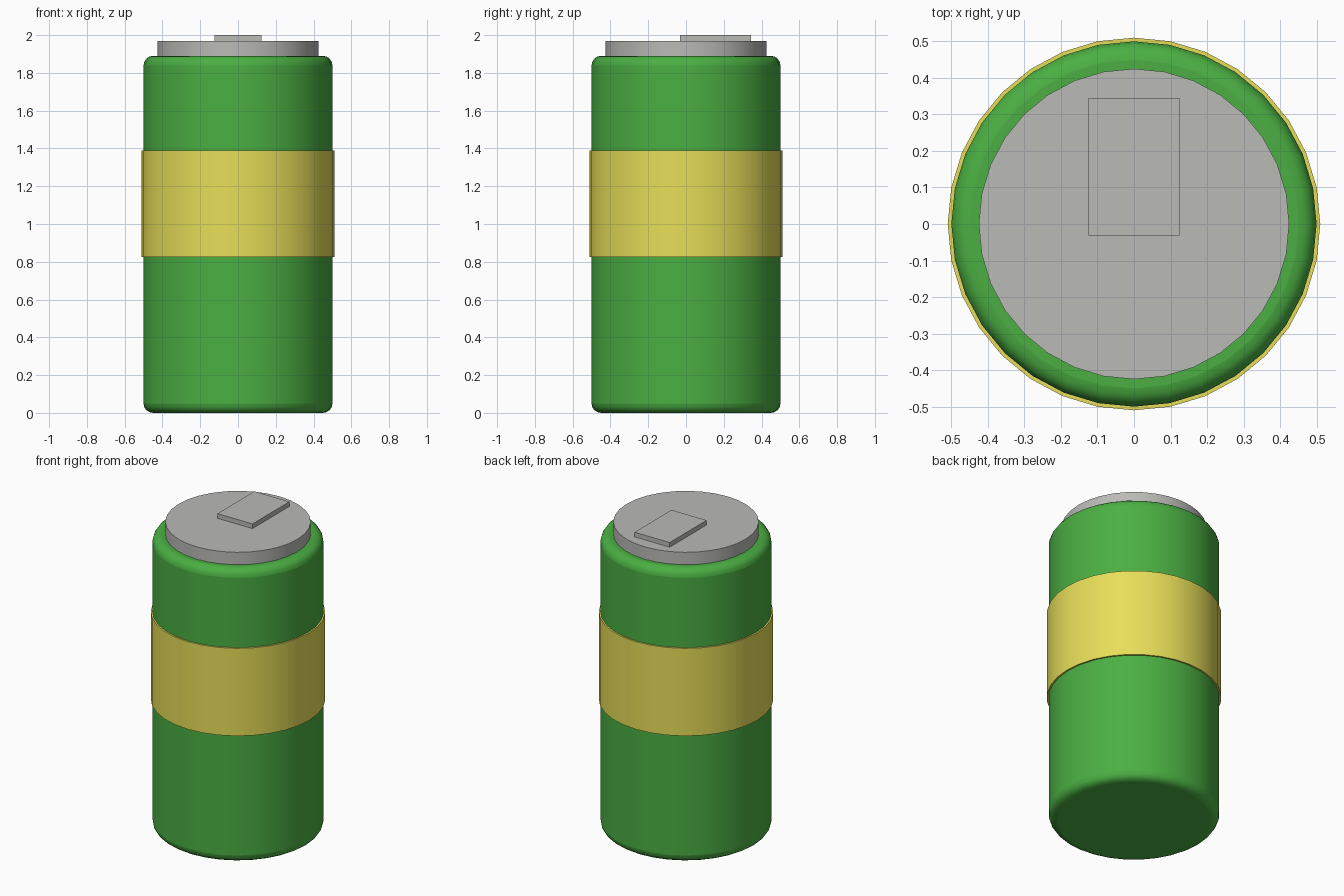
import bpy
import math

cube = bpy.data.objects.get("Cube")
if cube:
    bpy.data.objects.remove(cube, do_unlink=True)


def material(name, rgb):
    mat = bpy.data.materials.new(name)
    mat.use_nodes = True
    mat.diffuse_color = (*rgb, 1)
    mat.node_tree.nodes["Principled BSDF"].inputs["Base Color"].default_value = (*rgb, 1)
    return mat


green = material("green", (0.07, 0.43, 0.055))
yellow = material("yellow", (0.80, 0.73, 0.10))
metal = material("grey metal", (0.49, 0.49, 0.47))


def finish(name, mat):
    obj = bpy.context.object
    obj.name = name
    obj.data.materials.append(mat)
    return obj


def drum(name, radius, bottom, top, mat):
    bpy.ops.mesh.primitive_cylinder_add(
        vertices=32, radius=radius, depth=top - bottom,
        location=(0, 0, (bottom + top) / 2))
    obj = finish(name, mat)
    bpy.ops.object.shade_smooth_by_angle(angle=math.radians(40))
    return obj


# Can body with rounded top and bottom rims
body = drum("can_body", 0.5, 0, 1.89, green)
bevel = body.modifiers.new("rounded rims", "BEVEL")
bevel.width = 0.05
bevel.segments = 4
bevel.limit_method = "ANGLE"
bevel.angle_limit = math.radians(40)
bpy.ops.object.modifier_apply(modifier=bevel.name)
bpy.ops.object.shade_smooth_by_angle(angle=math.radians(40))

# Label band around the middle
drum("label_band", 0.51, 0.825, 1.39, yellow)

# Raised lid
drum("lid", 0.425, 1.87, 1.97, metal)

# Pull tab, set towards the back of the lid
bpy.ops.mesh.primitive_cube_add(size=1, location=(0, 0.157, 1.98))
tab = finish("pull_tab", metal)
tab.scale = (0.25, 0.376, 0.04)
bpy.ops.object.transform_apply(location=False, rotation=False, scale=True)
